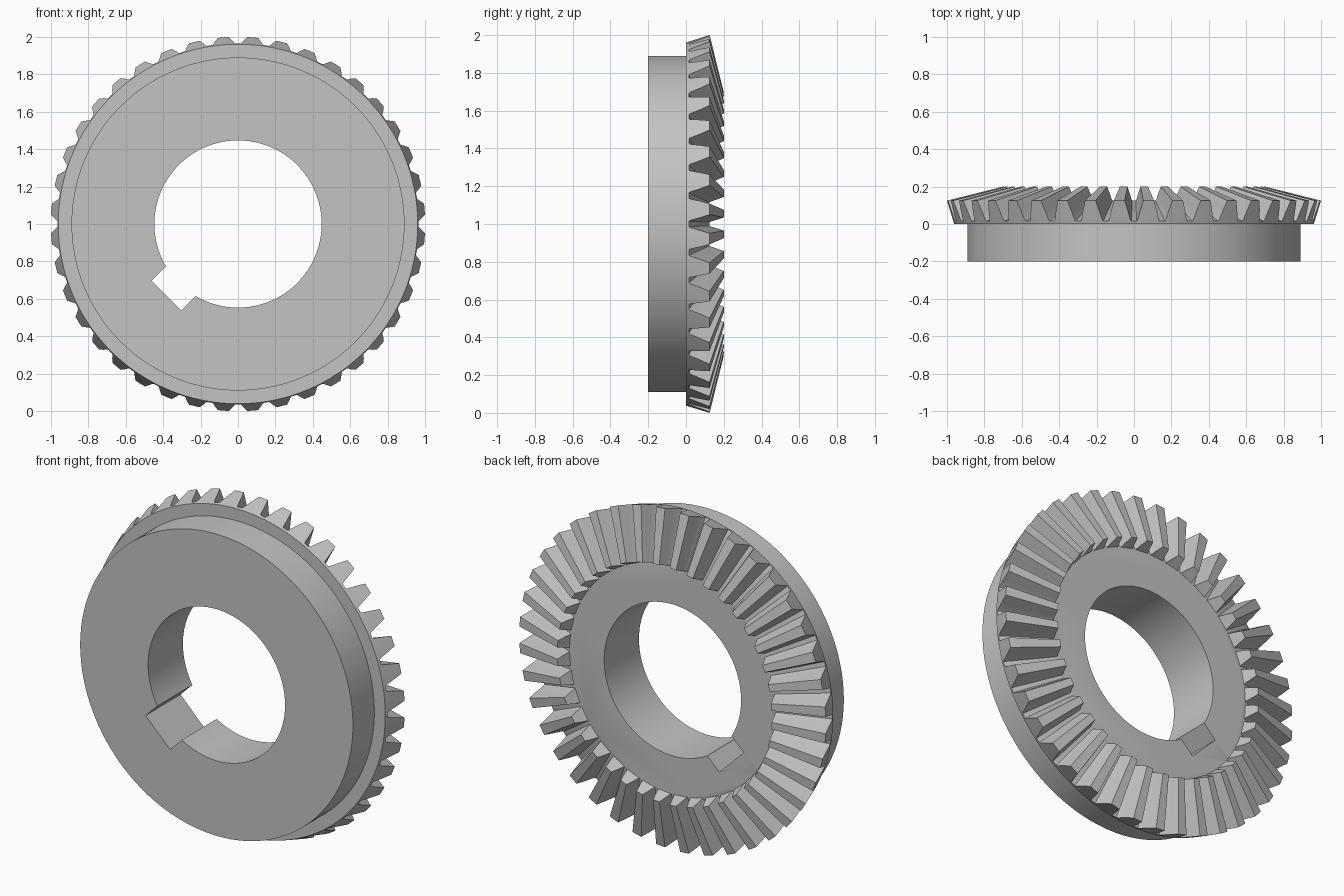
import bpy, bmesh, math
from mathutils import Matrix

cube = bpy.data.objects.get("Cube")
if cube:
    bpy.data.objects.remove(cube, do_unlink=True)

TEETH = 40
PITCH = 2 * math.pi / TEETH
CENTRE_Z = 1.0
BORE, KEY_HALF, KEY_DEPTH = 0.447, 0.112, 0.542

# Half tooth section: (angle from tooth centre, height from root 0 to tip 1)
half = [(-PITCH / 2, 0), (-0.064, 0), (-0.058, 0.1), (-0.046, 0.5), (-0.029, 1)]
tooth = half + [(-a, h) for a, h in reversed(half[1:])]
section = [((i + 0.5) * PITCH + a, h) for i in range(TEETH) for a, h in tooth]

steel = bpy.data.materials.new("steel_grey")
steel.use_nodes = True
steel.diffuse_color = (0.55, 0.55, 0.55, 1)
steel.node_tree.nodes["Principled BSDF"].inputs["Base Color"].default_value = steel.diffuse_color


def make_object(name, bm):
    bmesh.ops.recalc_face_normals(bm, faces=bm.faces)
    mesh = bpy.data.meshes.new(name)
    bm.to_mesh(mesh)
    bm.free()
    mesh.materials.append(steel)
    obj = bpy.data.objects.new(name, mesh)
    bpy.context.collection.objects.link(obj)
    return obj


def ring(bm, root, tip=None):
    """Loop round the y axis; root and tip are (y, radius)."""
    tip = tip or root
    verts = []
    for angle, h in section:
        y = root[0] + (tip[0] - root[0]) * h
        r = root[1] + (tip[1] - root[1]) * h
        verts.append(bm.verts.new((r * math.cos(angle), y, CENTRE_Z + r * math.sin(angle))))
    return verts


# Gear body: hub, flange, tapered teeth and recessed back face in one loft
bm = bmesh.new()
outer_root, outer_tip = (0.015, 0.966), (0.125, 1.001)
inner_root, inner_tip = (0.125, 0.672), (0.2, 0.7)
rings = [
    ring(bm, (-0.2, 0.89)),
    ring(bm, (0, 0.89)),
    ring(bm, (0, 0.961)),
    ring(bm, outer_root, outer_tip),
    ring(bm, inner_root, inner_tip),
    ring(bm, inner_root),
]
count = len(section)
for low, high in zip(rings, rings[1:]):
    for i in range(count):
        j = (i + 1) % count
        bm.faces.new((low[i], low[j], high[j], high[i]))
bm.faces.new(rings[0])
bm.faces.new(rings[-1])
bmesh.ops.remove_doubles(bm, verts=bm.verts, dist=0.00005)
gear = make_object("bevel_gear", bm)

# Cutter for the round bore
bm = bmesh.new()
bmesh.ops.create_cone(bm, cap_ends=True, segments=128, radius1=BORE, radius2=BORE, depth=1,
                      matrix=Matrix.Translation((0, 0, CENTRE_Z)) @ Matrix.Rotation(math.pi / 2, 4, "X"))
bore = make_object("bore_cutter", bm)

# Cutter for the keyway, pointing down and to -x
bm = bmesh.new()
bmesh.ops.create_cube(bm, size=1, matrix=(
    Matrix.Translation((0, 0, CENTRE_Z))
    @ Matrix.Rotation(math.pi / 4, 4, "Y")
    @ Matrix.Translation((0, 0, -KEY_DEPTH / 2))
    @ Matrix.Diagonal((2 * KEY_HALF, 1.2, KEY_DEPTH, 1))))
keyway = make_object("keyway_cutter", bm)

# Cut the openings and drop the cutters
bpy.ops.object.select_all(action="DESELECT")
gear.select_set(True)
bpy.context.view_layer.objects.active = gear
for cutter in (bore, keyway):
    cutter.hide_render = True
    mod = gear.modifiers.new(cutter.name, "BOOLEAN")
    mod.operation = "DIFFERENCE"
    mod.solver = "EXACT"
    mod.object = cutter
    bpy.ops.object.modifier_apply(modifier=mod.name)
    bpy.data.objects.remove(cutter, do_unlink=True)

bpy.ops.object.shade_smooth_by_angle(angle=math.radians(25))
